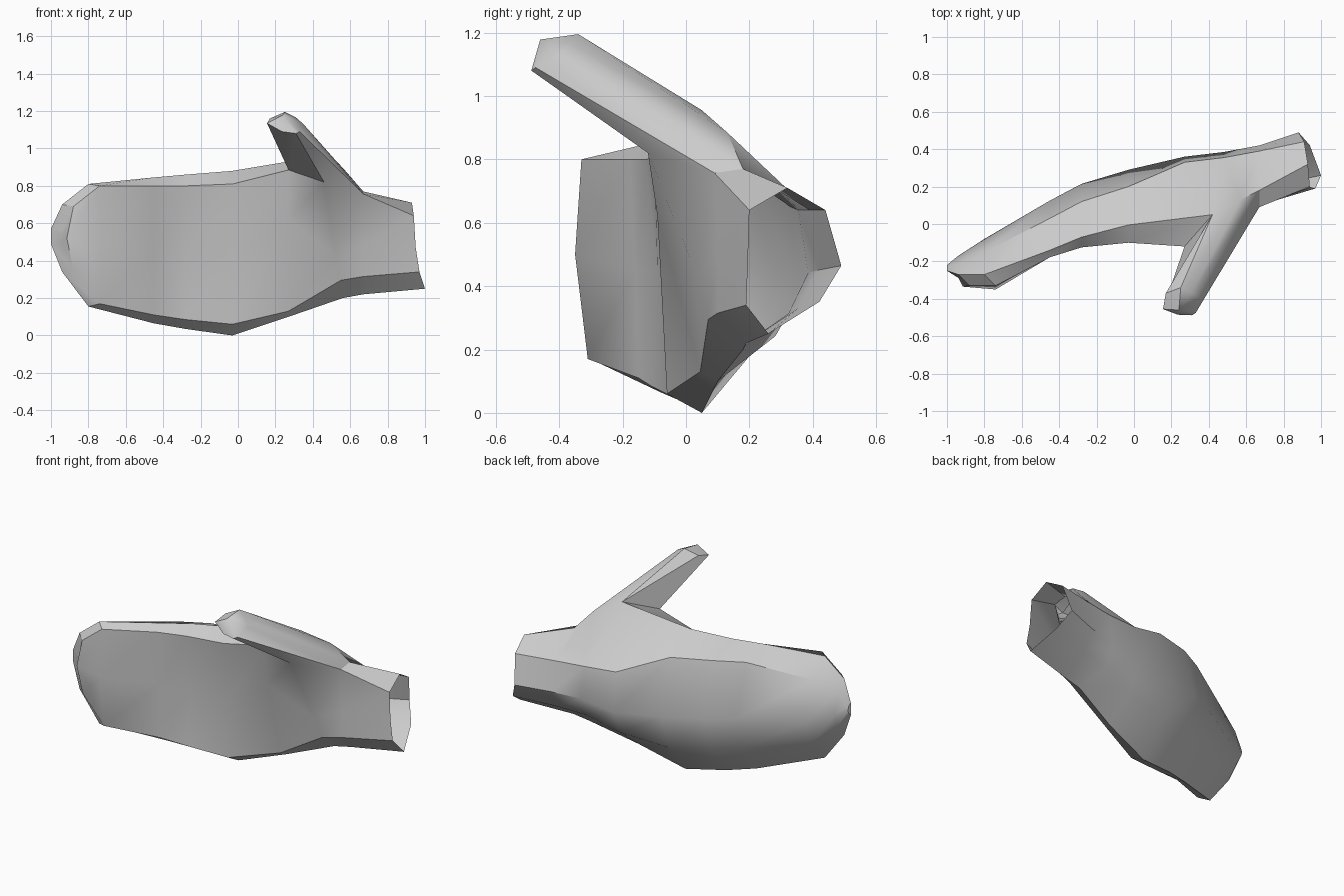
import bpy, bmesh, math

if "Cube" in bpy.data.objects:
    bpy.data.objects.remove(bpy.data.objects["Cube"], do_unlink=True)

mat = bpy.data.materials.new("light_grey")
mat.use_nodes = True
GREY = (0.6, 0.6, 0.6, 1)
mat.diffuse_color = GREY
mat.node_tree.nodes["Principled BSDF"].inputs["Base Color"].default_value = GREY

# Palm sections along x:
# x, front y (low, mid, high), y of (underside, ridge, upper back, back),
# z of (underside, front low, front mid, front high, ridge, upper back)
SECTIONS = [
    (-1.00, -.28, -.285, -.28, -.25, -.25, -.23, -.22, .49, .50, .53, .56, .57, .56),
    (-.94, -.325, -.335, -.33, -.27, -.27, -.21, -.17, .34, .35, .52, .69, .70, .64),
    (-.80, -.31, -.35, -.33, -.27, -.27, -.15, -.08, .155, .17, .50, .80, .81, .70),
    (-.45, -.15, -.16, -.178, -.08, -.14, .03, .125, .065, .11, .45, .80, .845, .79),
    (-.28, -.11, -.09, -.125, -.01, -.07, .12, .215, .035, .085, .44, .80, .86, .79),
    (-.03, -.06, -.03, -.10, .05, -.005, .20, .29, .0, .06, .42, .81, .88, .775),
    (.27, .045, -.09, -.12, .10, .05, .33, .36, .10, .13, .62, .885, .955, .65),
    (.48, .07, .035, -.12, .18, .13, .355, .385, .20, .295, .43, .82, .885, .64),
    (.67, .10, .10, .09, .19, .18, .39, .42, .22, .315, .48, .757, .77, .64),
    (.95, .19, .195, .20, .26, .32, .44, .49, .25, .34, .47, .64, .71, .64),
]
CUFF_X = [.97, .95, .94, .93, .91, .88, .94, 1.0]
# Points pulled along x at the fingertip and thumb joint: (section, point) -> x
PULLED_X = {(1, 1): -.975, (6, 3): .42, (7, 3): .57, (7, 2): .46,
            (7, 1): .52, (7, 0): .55, (7, 7): .56}


def mix(a, b, t):
    return a + (b - a) * t


def section_points(k, s):
    x, fl, fm, fh, yu, yt, yk, yb, zu, zl, zm, zh, zt, zk = s
    zb = mix(zu, zk, .55)
    pts = [(fl, zl), (fm, zm), (fh, zh), (yt, zt), (yk, zk), (yb, zb),
           (mix(yu, yb, .7), mix(zb, zu, .53)), (yu, zu)]
    out = []
    for i, (y, z) in enumerate(pts):
        px = PULLED_X.get((k, i), x)
        if x < -.7 and i < 3:        # bevelled rim of the fingertip
            px += .06
        if k == len(SECTIONS) - 1:   # slanted cuff
            px = CUFF_X[i]
        out.append((px, y, z))
    return out


bm = bmesh.new()
rings = [[bm.verts.new(p) for p in section_points(k, s)] for k, s in enumerate(SECTIONS)]
n = 8

# Palm skin, leaving an opening where the thumb grows out
for k in range(len(rings) - 1):
    for i in range(n):
        if k in (6, 7) and i == 2:
            continue
        j = (i + 1) % n
        a, b, c, d = rings[k][i], rings[k + 1][i], rings[k + 1][j], rings[k][j]
        if k == 7 and i == 1:        # sharp fold under the thumb
            bm.faces.new((a, b, c))
            bm.faces.new((a, c, d))
        else:
            bm.faces.new((a, b, c, d))
bm.faces.new(rings[0])               # fingertip end; the cuff stays open

# Thumb, grown from the rim of the opening; repeated root points make triangles
ra, rb, rc = rings[6:9]
root = [ra[2], ra[2], rb[2], rc[2], rc[3], rb[3], ra[3], ra[3]]
TIP = [(.155, -.455, 1.135), (.235, -.485, 1.09), (.31, -.488, 1.08), (.33, -.475, 1.09),
       (.35, -.395, 1.13), (.31, -.365, 1.165), (.25, -.34, 1.195), (.17, -.37, 1.16)]
tip = [bm.verts.new(p) for p in TIP]
top = bm.verts.new((.24, -.46, 1.178))
for i in range(n):
    j = (i + 1) % n
    bm.faces.new(list(dict.fromkeys((root[i], root[j], tip[j], tip[i]))))
    bm.faces.new((tip[i], tip[j], top))

bmesh.ops.recalc_face_normals(bm, faces=bm.faces[:])
mesh = bpy.data.meshes.new("mitten_hand")
bm.to_mesh(mesh)
bm.free()
mesh.materials.append(mat)
hand = bpy.data.objects.new("mitten_hand", mesh)
bpy.context.collection.objects.link(hand)
bpy.context.view_layer.objects.active = hand
hand.select_set(True)
bpy.ops.object.shade_smooth_by_angle(angle=math.radians(35))
